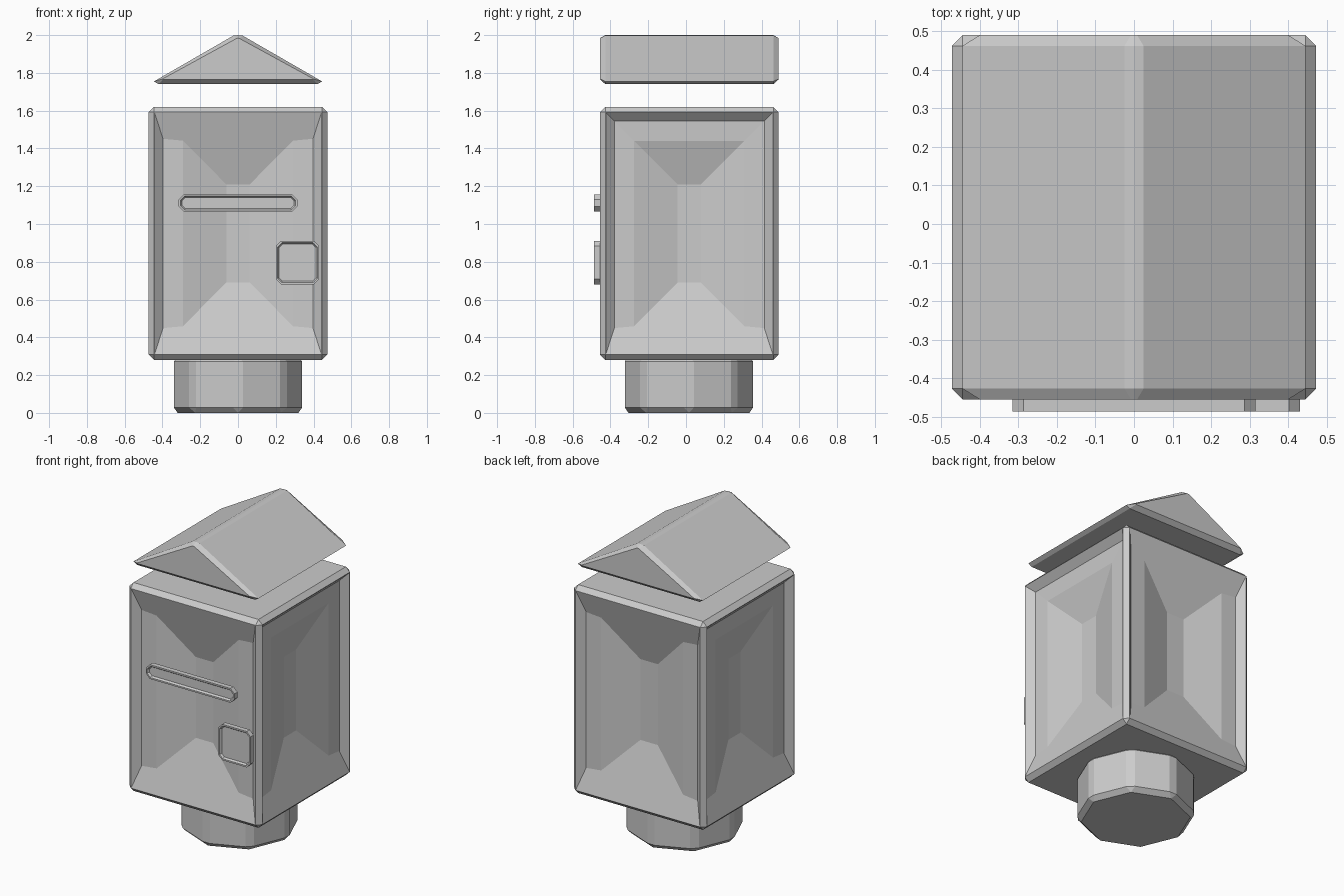
import bpy, bmesh, math
from mathutils import Matrix, Vector

if "Cube" in bpy.data.objects:
    bpy.data.objects.remove(bpy.data.objects["Cube"])

CY = 0.0175                      # depth centre of the main volumes
GREY = bpy.data.materials.new("plain_grey")
GREY.diffuse_color = (0.6, 0.6, 0.6, 1)
GREY.use_nodes = True
GREY.node_tree.nodes["Principled BSDF"].inputs["Base Color"].default_value = GREY.diffuse_color


def add(name, bm):
    bmesh.ops.recalc_face_normals(bm, faces=bm.faces)
    me = bpy.data.meshes.new(name)
    bm.to_mesh(me)
    bm.free()
    me.materials.append(GREY)
    ob = bpy.data.objects.new(name, me)
    bpy.context.collection.objects.link(ob)
    return ob


def loft(name, loops):
    """Bridge equal-length point loops and cap both ends."""
    bm = bmesh.new()
    rings = [[bm.verts.new(p) for p in loop] for loop in loops]
    n = len(rings[0])
    for a, b in zip(rings, rings[1:]):
        for i in range(n):
            j = (i + 1) % n
            bm.faces.new((a[i], a[j], b[j], b[i]))
    bm.faces.new(rings[0])
    bm.faces.new(rings[-1])
    return add(name, bm)


def apply_modifiers(ob):
    deps = bpy.context.evaluated_depsgraph_get()
    me = bpy.data.meshes.new_from_object(ob.evaluated_get(deps))
    ob.modifiers.clear()
    ob.data = me


def bevel(ob, width):
    m = ob.modifiers.new("bevel", 'BEVEL')
    m.width, m.segments, m.limit_method = width, 1, 'ANGLE'
    m.angle_limit = math.radians(20)
    apply_modifiers(ob)


def boolean(ob, cutter, op):
    m = ob.modifiers.new("cut", 'BOOLEAN')
    m.object, m.operation, m.solver = cutter, op, 'EXACT'
    apply_modifiers(ob)
    bpy.data.objects.remove(cutter)


# Body: chamfered box
bm = bmesh.new()
bmesh.ops.create_cube(bm, size=1, matrix=Matrix.Translation((0, CY, 0.95))
                      @ Matrix.Diagonal((0.945, 0.945, 1.34, 1)))
body = add("body", bm)
bevel(body, 0.028)

# Sunken panel on each side: two crossed profiles intersected, then cut away
PLANE = [(0, 0), (0.38, 0.115)]
LEDGE = [(0, 0), (0.045, 0.042), (0.15, 0.045), (0.38, 0.115)]


def dish_profile(half, low, high):
    left = [(-half + d, h) for d, h in low]
    right = [(half - d, h) for d, h in reversed(high)]
    return [(-half, -0.1)] + left + right + [(half, -0.1)]


FRONT = -0.4725
for k in range(4):
    across = dish_profile(0.442, LEDGE, LEDGE)
    upright = dish_profile(0.64, PLANE, LEDGE if k % 2 else PLANE)
    cutter = loft("panel_cutter", [[(u, FRONT + h, z) for u, h in across]
                                   for z in (-0.9, 0.9)])
    cross = loft("panel_cross", [[(x, FRONT + h, u) for u, h in upright]
                                 for x in (-0.9, 0.9)])
    boolean(cutter, cross, 'INTERSECT')
    cutter.data.transform(Matrix.Translation((0, CY, 0.95))
                          @ Matrix.Rotation(k * math.pi / 2, 4, 'Z'))
    boolean(body, cutter, 'DIFFERENCE')

# Foot: chamfered eight-sided post
bm = bmesh.new()
bmesh.ops.create_cone(bm, cap_ends=True, segments=8, radius1=0.35, radius2=0.35,
                      depth=0.3, matrix=Matrix.Translation((0, CY - 0.002, 0.15)))
turn = bm.verts[:]
if min(abs(v.co.x) for v in turn) > 0.01:        # keep a corner on each axis
    bmesh.ops.rotate(bm, verts=turn, cent=(0, CY - 0.002, 0),
                     matrix=Matrix.Rotation(math.pi / 8, 3, 'Z'))
foot = add("foot", bm)
bevel(foot, 0.028)

# Roof: gabled prism with chamfered ends and ridge
mid = [(-0.42, 1.74), (0.42, 1.74), (0.445, 1.755), (0.025, 1.997),
       (0, 2.0), (-0.025, 1.997), (-0.445, 1.755)]
end = [(-0.395, 1.765), (0.395, 1.765), (0.4, 1.768), (0.008, 1.982),
       (0, 1.984), (-0.008, 1.982), (-0.4, 1.768)]
loft("roof", [[(x, y, z) for x, z in prof] for prof, y in
              ((end, -0.455), (mid, -0.427), (mid, 0.462), (end, 0.49))])


# Front plates: clipped-corner outline with a shallow recess
def clipped(x0, x1, z0, z1, c, y, inset=0):
    x0, x1, z0, z1 = x0 + inset, x1 - inset, z0 + inset, z1 - inset
    c -= inset * 0.586
    return [(x, y, z) for x, z in (
        (x0 + c, z0), (x1 - c, z0), (x1, z0 + c), (x1, z1 - c),
        (x1 - c, z1), (x0 + c, z1), (x0, z1 - c), (x0, z0 + c))]


for name, box in (("mail_slot", (-0.315, 0.315, 1.065, 1.157)),
                  ("lock_plate", (0.2, 0.43, 0.68, 0.911))):
    loft(name, [clipped(*box, 0.028, -0.455), clipped(*box, 0.028, -0.487),
                clipped(*box, 0.028, -0.487, 0.01),
                clipped(*box, 0.028, -0.475, 0.018)])
